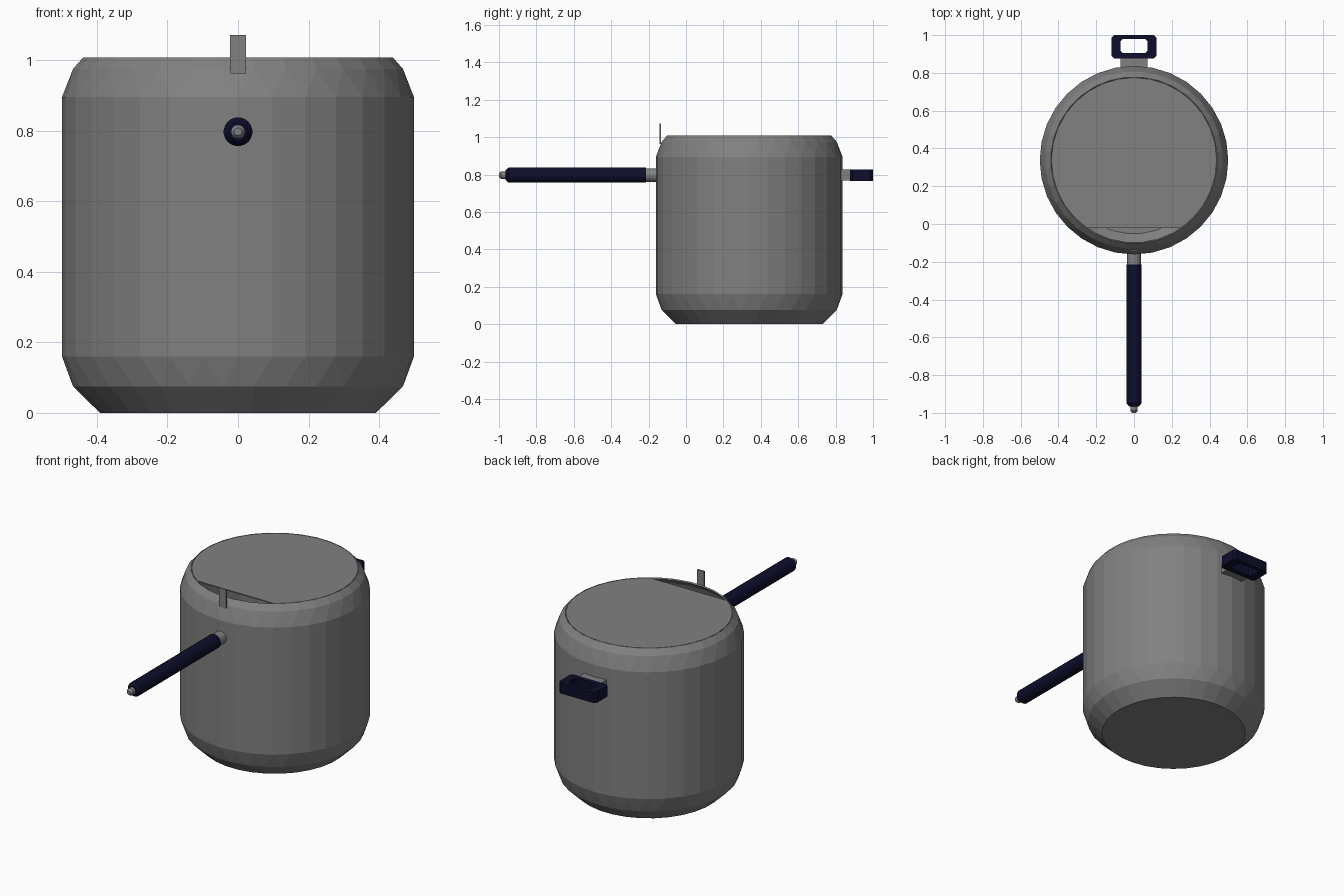
import bpy, bmesh, math
from mathutils import Vector, Matrix

cube = bpy.data.objects.get("Cube")
if cube:
    bpy.data.objects.remove(cube)

SIDES = 32
CENTRE = Vector((0, 0.338, 0))
HANDLE_Z = 0.797


def material(name, colour):
    mat = bpy.data.materials.new(name)
    mat.use_nodes = True
    mat.diffuse_color = (*colour, 1)
    mat.node_tree.nodes["Principled BSDF"].inputs["Base Color"].default_value = (*colour, 1)
    return mat


steel = material("steel grey", (0.22, 0.22, 0.22))
navy = material("dark navy", (0.004, 0.004, 0.024))


def finish(bm, name, mat):
    bmesh.ops.recalc_face_normals(bm, faces=bm.faces)
    mesh = bpy.data.meshes.new(name)
    bm.to_mesh(mesh)
    bm.free()
    mesh.materials.append(mat)
    obj = bpy.data.objects.new(name, mesh)
    bpy.context.collection.objects.link(obj)
    return obj


def lathe(name, profile, sides, mat, matrix, caps=(True, True)):
    """Rings of (radius, height, twist in half steps) joined into a solid."""
    bm = bmesh.new()
    rings = []
    for radius, height, twist in profile:
        ring = []
        for i in range(sides):
            a = math.tau * (i + 0.5 + twist / 2) / sides
            ring.append(bm.verts.new(matrix @ Vector((radius * math.cos(a), radius * math.sin(a), height))))
        rings.append(ring)
    for k, (low, high) in enumerate(zip(rings, rings[1:])):
        turn = profile[k + 1][2] - profile[k][2]
        for i in range(sides):
            j = (i + 1) % sides
            if turn == 0:
                bm.faces.new((low[i], low[j], high[j], high[i]))
            elif turn > 0:
                bm.faces.new((low[i], low[j], high[i]))
                bm.faces.new((low[j], high[j], high[i]))
            else:
                bm.faces.new((low[i], low[j], high[j]))
                bm.faces.new((low[i], high[j], high[i]))
    for cap, ring in zip(caps, (rings[0], rings[-1])):
        if cap:
            bm.faces.new(ring)
    return finish(bm, name, mat)


def box(name, low, high, mat):
    low, high = Vector(low), Vector(high)
    bm = bmesh.new()
    bmesh.ops.create_cube(bm, size=1)
    for v in bm.verts:
        v.co = (low + high) / 2 + v.co * (high - low)
    return finish(bm, name, mat)


# Hollow pot with a chamfered base and shoulder
pot = lathe("pot_body",
            [(0.393, 0, 0), (0.47, 0.075, 0), (0.499, 0.16, 1),
             (0.499, 0.895, 1), (0.47, 0.975, 0), (0.441, 1.008, 0)],
            SIDES, steel, Matrix.Translation(CENTRE), (True, False))
wall = pot.modifiers.new("wall thickness", "SOLIDIFY")
wall.thickness = 0.008
wall.offset = -1

# Flat lid, cut straight at the front to leave a pouring gap
bm = bmesh.new()
bmesh.ops.create_circle(bm, cap_ends=True, radius=0.437, segments=SIDES,
                        matrix=Matrix.Translation(CENTRE + Vector((0, 0, 1.007))))
bmesh.ops.bisect_plane(bm, geom=bm.verts[:] + bm.edges[:] + bm.faces[:],
                       plane_co=(0, -0.022, 0), plane_no=(0, -1, 0), clear_outer=True)
lid = finish(bm, "lid", steel)
sheet = lid.modifiers.new("sheet thickness", "SOLIDIFY")
sheet.thickness = 0.006
sheet.offset = -1 if lid.data.polygons[0].normal.z > 0 else 1

# Small upright tab at the pouring edge
box("lid_tab", (-0.022, -0.142, 0.962), (0.022, -0.134, 1.072), steel)

# Long handle pointing to the front
forward = Matrix.Translation((0, 0, HANDLE_Z)) @ Matrix.Rotation(math.pi / 2, 4, "X")
for name, profile, mat in (
        ("handle_collar", [(0.037, 0.15, 0), (0.037, 0.216, 0)], steel),
        ("handle_grip", [(0.041, 0.215, 0), (0.041, 0.948, 0), (0.026, 0.966, 0)], navy),
        ("handle_tip", [(0.02, 0.96, 0), (0.02, 0.988, 0), (0.011, 1.0, 0)], steel)):
    lathe(name, profile, 20, mat, forward)

# Rear bracket and its looped grip
box("rear_bracket", (-0.072, 0.8, HANDLE_Z - 0.03), (0.072, 0.88, HANDLE_Z + 0.03), steel)


def chamfered(half_x, y0, y1, cut):
    corner = [(half_x, y0 + cut), (half_x, y1 - cut), (half_x - cut, y1)]
    right = [(half_x - cut, y0)] + corner
    return right + [(-x, y) for x, y in reversed(right)]


bm = bmesh.new()
loops = []
for outline in (chamfered(0.12, 0.877, 1.0, 0.014), chamfered(0.072, 0.905, 0.98, 0.014)):
    for z in (HANDLE_Z - 0.031, HANDLE_Z + 0.031):
        loops.append([bm.verts.new((x, y, z)) for x, y in outline])
outer_low, outer_high, inner_low, inner_high = loops
for a, b in ((outer_low, outer_high), (outer_high, inner_high),
             (inner_high, inner_low), (inner_low, outer_low)):
    for i in range(len(a)):
        j = (i + 1) % len(a)
        bm.faces.new((a[i], a[j], b[j], b[i]))
finish(bm, "rear_grip", navy)
